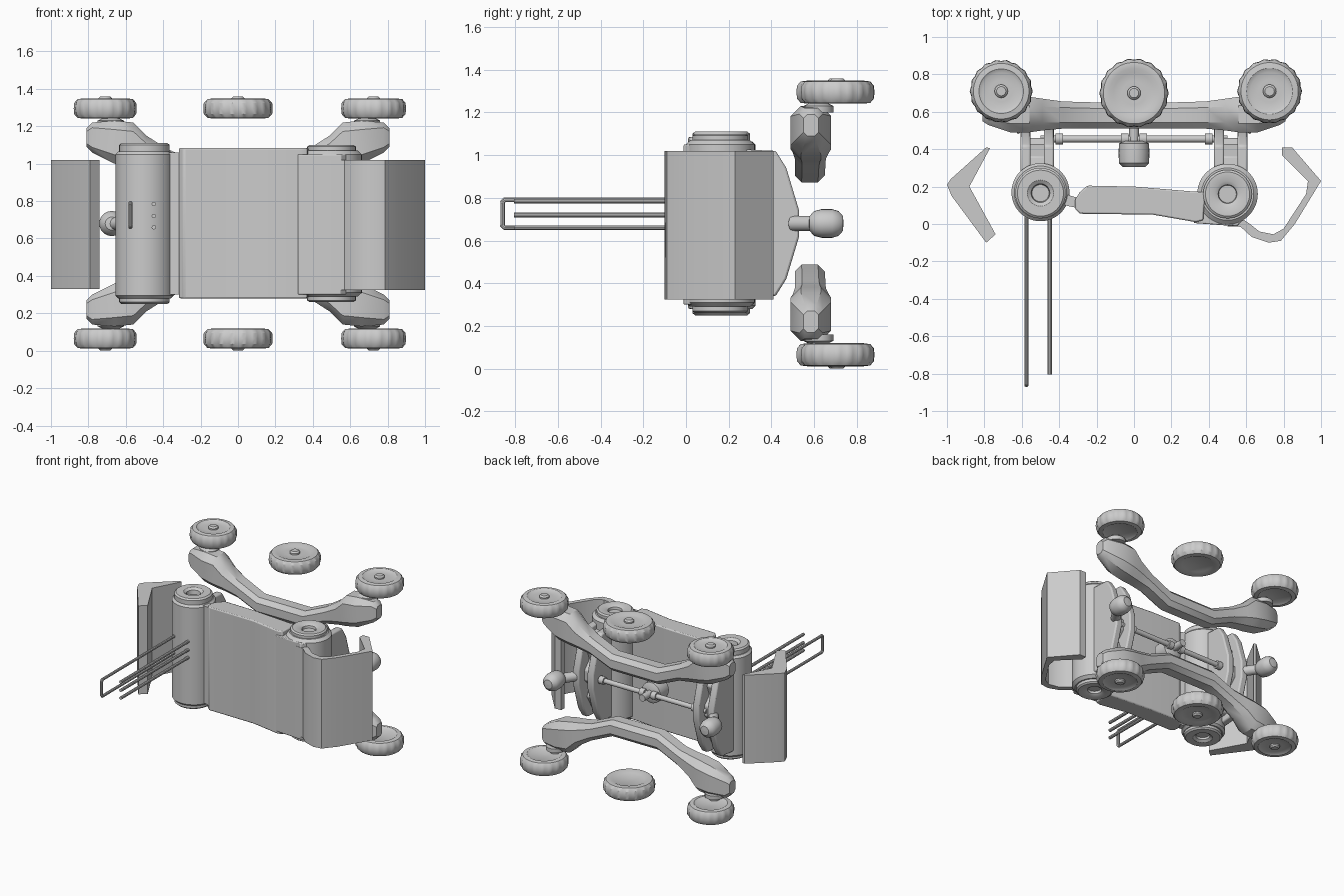
import bpy, bmesh, math
from mathutils import Vector

if "Cube" in bpy.data.objects:
    bpy.data.objects.remove(bpy.data.objects["Cube"])

ZC = 0.68  # mirror plane between the two sides


def finish(name, bm, smooth=True, bevel=0.0):
    bmesh.ops.remove_doubles(bm, verts=bm.verts, dist=1e-5)
    bmesh.ops.recalc_face_normals(bm, faces=bm.faces)
    me = bpy.data.meshes.new(name)
    bm.to_mesh(me)
    bm.free()
    ob = bpy.data.objects.new(name, me)
    bpy.context.collection.objects.link(ob)
    if bevel:
        m = ob.modifiers.new("soft_edges", 'BEVEL')
        m.width, m.segments, m.limit_method = bevel, 2, 'ANGLE'
    if smooth:
        bpy.ops.object.select_all(action='DESELECT')
        bpy.context.view_layer.objects.active = ob
        ob.select_set(True)
        bpy.ops.object.shade_smooth_by_angle(angle=math.radians(35))
    return ob


def loft(name, rings, closed_ends=True, **kw):
    """Skin a list of equal-length vertex rings."""
    bm = bmesh.new()
    rs = [[bm.verts.new(p) for p in r] for r in rings]
    n = len(rs[0])
    for a, b in zip(rs, rs[1:]):
        for i in range(n):
            bm.faces.new((a[i], a[(i + 1) % n], b[(i + 1) % n], b[i]))
    if closed_ends:
        bm.faces.new(rs[0])
        bm.faces.new(rs[-1])
    return finish(name, bm, **kw)


def prism(name, pts, lo, hi, axis='z', **kw):
    """Extrude an outline: (x, y) along z, or (y, z) along x."""
    put = (lambda p, h: (p[0], p[1], h)) if axis == 'z' else (lambda p, h: (h, p[0], p[1]))
    return loft(name, [[put(p, h) for p in pts] for h in (lo, hi)], **kw)


def lathe(name, centre, profile, axis='z', seg=40, lumps=0, depth=0.0, rim=1.0):
    """Turn an (r, height) profile, optionally with lumps beyond radius rim."""
    rings = []
    for r, h in profile:
        ring = []
        for i in range(seg):
            a = 2 * math.pi * i / seg
            k = max(r, 1e-4) * (1 + (depth * math.cos(lumps * a) if r >= rim else 0))
            c, s = k * math.cos(a), k * math.sin(a)
            v = {'z': (c, s, h), 'y': (c, h, s), 'x': (h, c, s)}[axis]
            ring.append(Vector(centre) + Vector(v))
        rings.append(ring)
    return loft(name, rings)


def rod(name, a, b, r, seg=10):
    a, b = Vector(a), Vector(b)
    q = (b - a).to_track_quat('Z', 'Y')
    circ = [q @ Vector((r * math.cos(t), r * math.sin(t), 0))
            for t in (2 * math.pi * i / seg for i in range(seg))]
    return loft(name, [[p + v for v in circ] for p in (a, b)])


# wheels, rocker beams and axle stubs on both sides
for s, side in ((1, "upper"), (-1, "lower")):
    def Z(z, s=s):
        return ZC + s * (z - ZC)

    for x, y, R, tag in ((-0.71, 0.71, 0.165, "left"), (0, 0.70, 0.182, "middle"),
                         (0.725, 0.71, 0.17, "right")):
        prof = [(0, .04), (.35 * R, .046), (.6 * R, .043), (.72 * R, .054), (.9 * R, .05),
                (.985 * R, .03), (R, 0), (.985 * R, -.03), (.9 * R, -.05), (.72 * R, -.054),
                (.6 * R, -.043), (0, -.04)]
        lathe(f"{side}_{tag}_wheel", (x, y, Z(1.295)), [(r, s * h) for r, h in prof],
              seg=72, lumps=18, depth=0.02, rim=.95 * R)
        lathe(f"{side}_{tag}_hub", (x, y, Z(1.295)),
              [(0.036, 0), (0.036, s * .054), (0.025, s * .065), (0, s * .065)], seg=16)

    # (x, z low, z high, y low, y high) for the left half of the beam
    half = [(-.81, 1.09, 1.19, .55, .62), (-.78, 1.06, 1.22, .53, .64),
            (-.66, 1.00, 1.23, .49, .68), (-.56, .98, 1.22, .49, .68),
            (-.49, .97, 1.15, .50, .67), (-.38, .95, 1.08, .51, .655),
            (-.2, .872, 1.0, .51, .65)]
    stations = half + [(-x, *rest) for x, *rest in reversed(half)]
    rings = []
    for x, z0, z1, y0, y1 in stations:
        c = 0.25 * min(z1 - z0, y1 - y0)
        oct8 = [(y0 + c, z0), (y1 - c, z0), (y1, z0 + c), (y1, z1 - c),
                (y1 - c, z1), (y0 + c, z1), (y0, z1 - c), (y0, z0 + c)]
        rings.append([(x, y, Z(z)) for y, z in oct8])
    loft(f"{side}_rocker_beam", rings)

    for x in (-0.68, 0.69):
        lathe(f"{side}_axle_stub", (x, 0.62, Z(1.2)),
              [(.07, 0), (.07, s * .03), (.04, s * .045), (.035, s * .08)], seg=20)

    # ring caps with a recessed centre on the body drums
    for x, y, r, top in ((-0.5, 0.165, .135, 1.11), (0.5, 0.16, .13, 1.10)):
        h = s * (top - 1.04)
        lathe("drum_cap", (x, y, Z(1.04)),
              [(r, 0), (r, h * .85), (r - .012, h), (.07, h), (.05, h * .8), (.045, h * .3),
               (0, h * .3)])

# body drums
lathe("left_drum", (-0.5, 0.17, ZC),
      [(.14, -.4), (.155, -.385), (.155, .37), (.14, .385)], seg=48)
lathe("right_drum", (0.5, 0.16, ZC),
      [(.14, -.39), (.162, -.37), (.162, .37), (.14, .39)], seg=48)

# front hull panel with neck to the left drum
prism("hull_panel", [(-.315, .08), (-.29, .055), (.1, .05), (.33, .01), (.37, .02), (.38, .17),
                     (.3, .175), (0, .2), (-.25, .205), (-.29, .17), (-.315, .13)],
      0.28, 1.085, bevel=.008)
prism("hull_neck", [(-.37, .1), (-.3, .085), (-.3, .14), (-.37, .16)], .3, 1.06)
prism("hull_shoulder", [(.32, .005), (.55, -.012), (.58, .02), (.5, .1), (.33, .12)],
      .3, 1.05, bevel=.006)

# wrap-around right bumper and detached left bumper
prism("right_bumper", [(.5, -.012), (.57, -.015), (.63, -.07), (.72, -.1), (.785, -.09),
                       (.86, .0), (1.0, .23), (.845, .41), (.79, .41), (.79, .37),
                       (.93, .23), (.92, .16), (.8, -.025), (.745, -.055), (.67, -.04),
                       (.62, .0), (.56, .04)], .325, 1.02)
prism("left_bumper", [(-1.0, .21), (-.975, .15), (-.79, -.1), (-.74, -.055), (-.88, .2),
                      (-.77, .405), (-.79, .41), (-.98, .24)], .33, 1.02)

# tapered frames behind each drum, with end knobs
for s, tag in ((-1, "left"), (1, "right")):
    for x in (.455, .58):
        prism(f"{tag}_frame_plate", [(.2, .32), (.42, .34), (.47, .42), (.53, .62), (.53, .74),
                                     (.47, .94), (.42, 1.02), (.2, 1.03)],
              s * (x - .027), s * (x + .027), axis='x', bevel=.01)
    prism(f"{tag}_frame_spine", [(.2, .36), (.36, .38), (.43, .5), (.4, .58), (.46, .64),
                                 (.46, .72), (.4, .78), (.43, .86), (.36, .98), (.2, 1.0)],
          s * .44, s * .59, axis='x', bevel=.008)
    rod(f"{tag}_knob_neck", (s * .59, .5, ZC), (s * .67, .62, ZC), .036, 16)
    lathe(f"{tag}_knob", (s * .675, .655, ZC),
          [(0, -.08), (.035, -.076), (.058, -.055), (.067, -.02), (.067, .03),
           (.058, .06), (.035, .08), (0, .083)], axis='y', seg=24)

# cross shaft and central gear housing
rod("cross_shaft", (-.5, .455, ZC), (.5, .455, ZC), .019, 14)
for x in (-.4, -.05, .05, .4):
    rod("shaft_collar", (x - .02, .455, ZC), (x + .02, .455, ZC), .03, 14)
lathe("gear_housing", (0, .38, ZC),
      [(.06, -.075), (.08, -.055), (.083, .0), (.08, .05), (.05, .065)], axis='y', seg=24)
rod("gear_post", (0, .43, ZC), (0, .54, ZC), .026, 14)

# front rails: one closed loop and three plain rods
for z in (.66, .79):
    rod("loop_rail", (-.575, .06, z), (-.575, -.855, z), .011)
    rod("loop_corner", (-.575, -.85, z), (-.575, -.864, .675 if z < .7 else .775), .011)
rod("loop_end", (-.575, -.859, .665), (-.575, -.859, .785), .011)
for z in (.66, .72, .785):
    rod("plain_rail", (-.45, .06, z), (-.45, -.805, z), .012)
